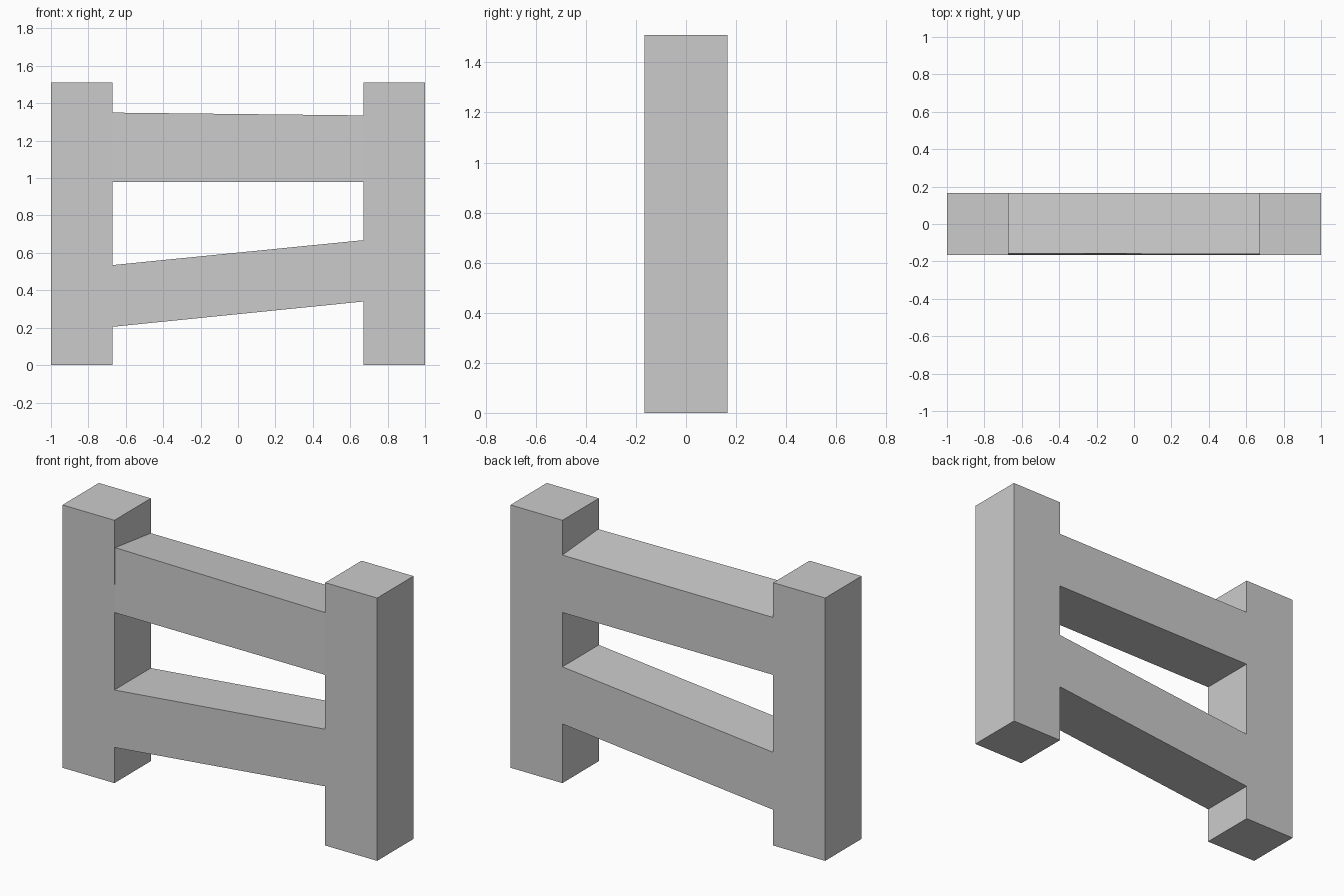
import bpy
import bmesh

cube = bpy.data.objects.get("Cube")
if cube:
    bpy.data.objects.remove(cube, do_unlink=True)

# Single plain grey
grey = bpy.data.materials.new("light grey")
grey.use_nodes = True
colour = (0.6, 0.6, 0.6, 1)
grey.diffuse_color = colour
grey.node_tree.nodes["Principled BSDF"].inputs["Base Color"].default_value = colour

OUTER, INNER, DEPTH, HEIGHT = 1.0, 0.67, 0.165, 1.51


def bar(name, left, right, ends=True):
    """Join two four-cornered sections, each an (x, y, z) loop."""
    bm = bmesh.new()
    a = [bm.verts.new(p) for p in left]
    b = [bm.verts.new(p) for p in right]
    for i in range(4):
        j = (i + 1) % 4
        bm.faces.new((a[i], a[j], b[j], b[i]))
    if ends:
        bm.faces.new(a)
        bm.faces.new(b)
    bmesh.ops.recalc_face_normals(bm, faces=bm.faces)
    mesh = bpy.data.meshes.new(name)
    bm.to_mesh(mesh)
    bm.free()
    mesh.materials.append(grey)
    obj = bpy.data.objects.new(name, mesh)
    bpy.context.collection.objects.link(obj)
    return obj


def section(x, bottom, front_top, back_top, front_y=-DEPTH):
    return [(x, -DEPTH, bottom), (x, DEPTH, bottom),
            (x, DEPTH, back_top), (x, front_y, front_top)]


# Upright posts
for side, name in ((-1, "right_post"), (1, "left_post")):
    bar(name, section(side * OUTER, 0, HEIGHT, HEIGHT),
        section(side * INNER, 0, HEIGHT, HEIGHT))

# Upper rail, its top sloping gently down to the back
bar("upper_rail", section(-INNER, 0.98, 1.35, 1.31, -0.158),
    section(INNER, 0.98, 1.335, 1.31, -0.16))

# Slanted lower rail
bar("lower_rail", section(-INNER, 0.205, 0.535, 0.535),
    section(INNER, 0.34, 0.668, 0.668))
